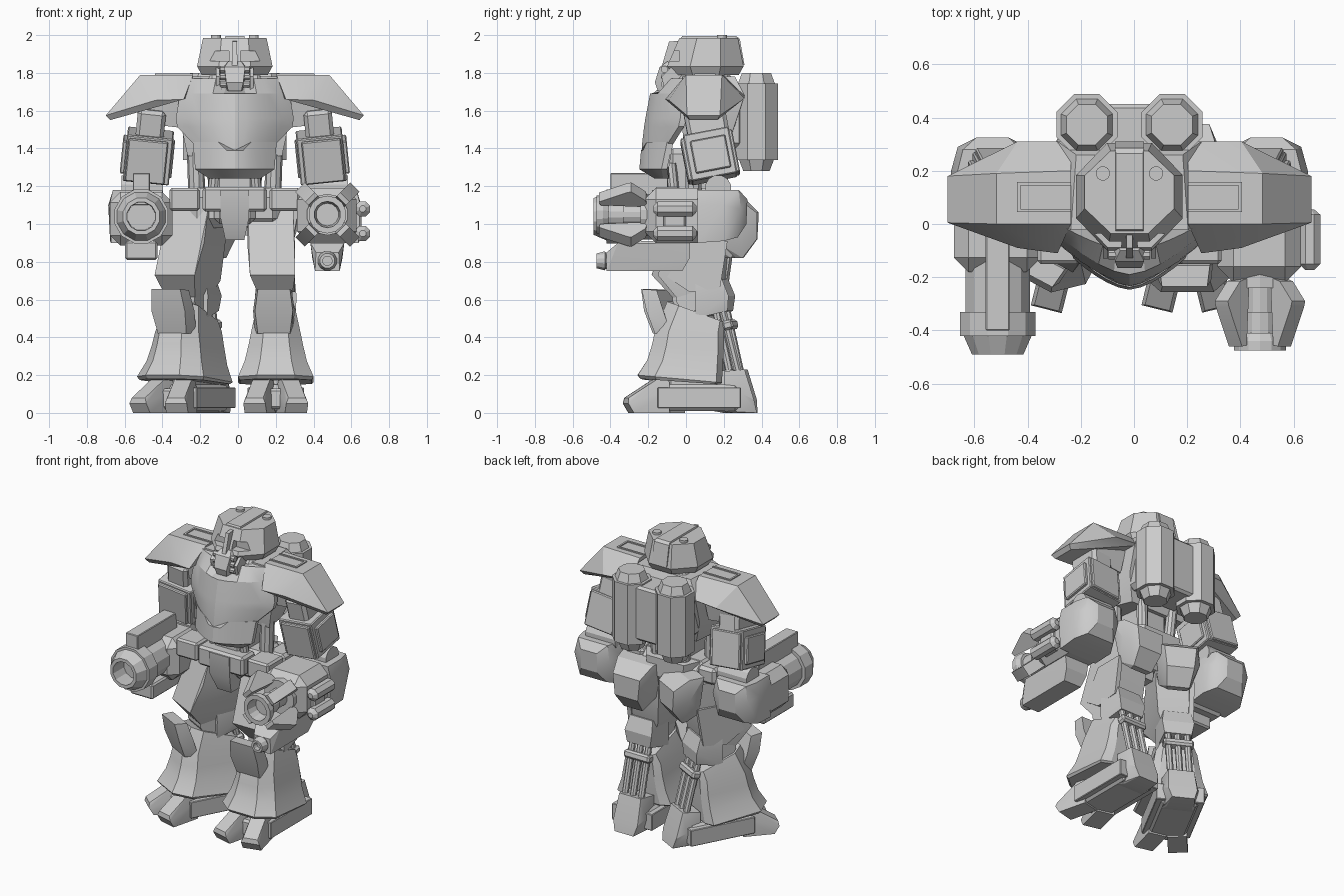
import bpy, bmesh, math
from mathutils import Vector, Matrix, Euler

GREY = bpy.data.materials.new("light_grey_armour")
GREY.diffuse_color = (0.6, 0.6, 0.6, 1)
SHIFT = -0.017                      # body axis relative to the bounding box
MIR = Matrix.Diagonal((-1, 1, 1, 1))
HIP = Matrix.Translation((-0.21, 0.1, 0))
LEG = HIP @ Matrix.Rotation(math.radians(-28), 4, 'Z') @ HIP.inverted() @ MIR  # far leg turned outward


def add(name, bm, mirror=None):
    if mirror:
        g = bmesh.ops.duplicate(bm, geom=bm.verts[:] + bm.edges[:] + bm.faces[:])["geom"]
        bmesh.ops.transform(bm, matrix=mirror, verts=[v for v in g if isinstance(v, bmesh.types.BMVert)])
    bmesh.ops.recalc_face_normals(bm, faces=bm.faces[:])
    me = bpy.data.meshes.new(name)
    bm.to_mesh(me)
    bm.free()
    me.materials.append(GREY)
    me.shade_smooth()
    me.set_sharp_from_angle(angle=math.radians(22))
    ob = bpy.data.objects.new(name, me)
    bpy.context.collection.objects.link(ob)
    ob.location.x = SHIFT
    return ob


def hull(name, pts, mirror=None):
    bm = bmesh.new()
    for p in pts:
        bm.verts.new(p)
    bmesh.ops.convex_hull(bm, input=bm.verts[:])
    bmesh.ops.delete(bm, geom=[v for v in bm.verts if not v.link_faces], context='VERTS')
    bmesh.ops.dissolve_limit(bm, angle_limit=0.02, verts=bm.verts[:], edges=bm.edges[:])
    return add(name, bm, mirror)


def wide(cx, rows):
    """Points (half width, y, z) spread both sides of cx."""
    return [(cx + s * w, y, z) for w, y, z in rows for s in (-1, 1)]


def box(name, lo, hi, bevel=0.0, rot=(0, 0, 0), mirror=None):
    lo, hi = Vector(lo), Vector(hi)
    bm = bmesh.new()
    m = Matrix.Translation((lo + hi) / 2) @ Euler(rot).to_matrix().to_4x4()
    bmesh.ops.create_cube(bm, size=1, matrix=Matrix.Diagonal((*(hi - lo), 1)))
    if bevel:
        bmesh.ops.bevel(bm, geom=bm.edges[:], offset=bevel, segments=1, profile=0.5, affect='EDGES')
    bmesh.ops.transform(bm, matrix=m, verts=bm.verts[:])
    return add(name, bm, mirror)


def loft(name, rings, mirror=None):
    bm = bmesh.new()
    rs = [[bm.verts.new(p) for p in r] for r in rings]
    n = len(rs[0])
    for a, b in zip(rs, rs[1:]):
        for i in range(n):
            bm.faces.new((a[i], a[(i + 1) % n], b[(i + 1) % n], b[i]))
    bm.faces.new(rs[0])
    bm.faces.new(rs[-1])
    return add(name, bm, mirror)


def lathe(name, p0, p1, prof, n=8, mirror=None):
    """Rings (distance, radius) along the line p0 to p1."""
    p0, p1 = Vector(p0), Vector(p1)
    q = (p1 - p0).to_track_quat('Z', 'Y')
    ring = lambda d, r: [p0 + q @ Vector((r * math.cos(a), r * math.sin(a), d))
                         for a in ((i + .5) * math.tau / n for i in range(n))]
    return loft(name, [ring(d, r) for d, r in prof], mirror)


def rod(name, p0, p1, r, n=10, mirror=None):
    return lathe(name, p0, p1, [(0, r), ((Vector(p1) - Vector(p0)).length, r)], n, mirror)


# ---------------- head ----------------
def octo(z, w, y0, y1):
    c, m = 0.42 * w, (y1 - y0) * 0.3
    return [(x, y, z) for x, y in ((-c, y0), (c, y0), (w, y0 + m), (w, y1 - m),
                                   (c, y1), (-c, y1), (-w, y1 - m), (-w, y0 + m))]


head = loft("head", [octo(1.79, .175, -.07, .28), octo(1.835, .2, -.1, .305), octo(1.985, .168, -.035, .275)])
head.data.shade_flat()
cut = box("eye_slot_cutter", (.03, -.2, 1.862), (.14, -.035, 1.915), mirror=MIR)
cut.data.shade_flat()
cut.hide_render = True
cut.display_type = 'WIRE'
mod = head.modifiers.new("eye_slots", 'BOOLEAN')
mod.operation, mod.object = 'DIFFERENCE', cut
cut.hide_set(True)
hull("head_crest", wide(0, [(.055, -.03, 1.98), (.055, .285, 1.98), (.05, -.02, 1.995), (.05, .265, 1.995), (.055, .31, 1.84)]))
lathe("head_bolts", (.1, .19, 1.97), (.1, .19, 2), [(0, .027), (.03, .027)], 12, MIR)
hull("nose_blade", wide(0, [(.012, -.04, 1.97), (.012, -.09, 1.965), (.014, -.13, 1.83), (.014, -.05, 1.83)]))
hull("snout", wide(0, [(.035, -.1, 1.86), (.055, -.14, 1.83), (.045, -.165, 1.75), (.035, -.15, 1.705),
                       (.06, -.02, 1.84), (.05, -.02, 1.71)]))
for z in (1.82, 1.78, 1.74):
    rod("snout_studs", (.04, -.115, z), (.078, -.115, z), .019, 8, MIR)
hull("cheek_guard", [(x, y, z) for x in (.08, .1) for y, z in ((-.13, 1.78), (-.08, 1.83), (.02, 1.82), (.02, 1.7), (-.11, 1.7))], MIR)
box("neck", (-.15, -.04, 1.68), (.15, .25, 1.8), .03)


# ---------------- torso ----------------
def shell(z, w, yf, ys, dip=0.0):
    ts = [i / 5 - 1 for i in range(11)]
    return [(w * t, yf + (ys - yf) * abs(t) ** 1.6, z - (dip if abs(t) < .3 else 0)) for t in ts] + [(w, ys + .03, z), (-w, ys + .03, z)]


loft("chest_shell", [shell(1.77, .25, -.1, -.01, .06), shell(1.69, .29, -.19, -.02), shell(1.56, .312, -.215, -.03),
                     shell(1.515, .305, -.222, -.04), shell(1.42, .215, -.233, -.1), shell(1.3, .2, -.235, -.12),
                     shell(1.245, .13, -.16, -.12)])
loft("belly_plate", [shell(1.435, .222, -.238, -.1, .045), shell(1.29, .21, -.247, -.13), shell(1.24, .135, -.165, -.12)])
hull("torso_core", wide(0, [(.22, -.02, 1.78), (.2, .26, 1.78), (.29, 0, 1.7), (.27, .31, 1.68), (.28, -.02, 1.5),
                            (.26, .25, 1.5), (.25, .0, 1.36), (.2, .2, 1.34)]))
box("spine", (-.11, -.1, 1.0), (.11, .17, 1.4), .03)
rod("waist_pistons", (.2, .04, 1.12), (.21, .04, 1.42), .045, 10, MIR)
rod("front_waist_pistons", (.12, -.06, 1.12), (.1, -.08, 1.32), .03, 10, MIR)
rod("rear_waist_pistons", (.1, .18, 1.1), (.12, .2, 1.42), .035, 10, MIR)

# ---------------- backpack tanks ----------------
lathe("tank", (.16, .373, 1.28), (.16, .373, 1.8),
      [(0, .075), (.06, .1), (.06, .124), (.465, .124), (.465, .105), (.52, .083)], 8, MIR)
box("tank_bridge", (-.12, .22, 1.37), (.12, .45, 1.735), .015)
box("tank_mount", (-.24, .2, 1.4), (.24, .31, 1.72), .03)

# ---------------- pelvis ----------------
box("pelvis", (-.25, -.06, .98), (.25, .2, 1.19), .05)
box("belt_buckle", (-.17, -.17, 1.065), (.17, -.03, 1.195), .015)
box("belt_pouch", (.185, -.15, 1.07), (.345, .02, 1.19), .012, mirror=MIR)
box("belt_side", (.2, .03, 1.07), (.335, .2, 1.18), .02, mirror=MIR)
hull("groin_plate", wide(0, [(.075, -.18, 1.18), (.075, -.17, 1.03), (.05, -.12, .915), (.05, .1, .915), (.075, .1, 1.18)]))
hull("rear_belt", wide(0, [(.2, .16, 1.19), (.14, .25, 1.18), (.13, .25, 1.06), (.18, .16, 1.05), (.07, .18, .94)]))

# ---------------- shoulders and upper arms ----------------
hull("shoulder_pad", [(.22, 0, 1.79), (.22, .2, 1.79), (.5, 0, 1.79), (.5, .19, 1.79), (.27, -.11, 1.66), (.42, -.09, 1.655),
                      (.22, .31, 1.68), (.42, .31, 1.665), (.683, .005, 1.575), (.683, .18, 1.575), (.66, .02, 1.55),
                      (.66, .165, 1.55), (.44, .26, 1.64), (.44, -.03, 1.64)], MIR)
for y in (.045, .145):
    box("shoulder_slot_rim", (.22, y, 1.78), (.42, y + .012, 1.797), mirror=MIR)
box("shoulder_slot_end", (.41, .045, 1.78), (.422, .157, 1.797), mirror=MIR)
hull("shoulder_block", [(.27, .0, 1.66), (.27, .22, 1.66), (.5, .02, 1.65), (.5, .22, 1.65), (.46, .03, 1.53),
                        (.46, .2, 1.53), (.29, .03, 1.51), (.29, .2, 1.51)], MIR)
TILT = (.19, -.1, 0)
box("upper_arm_joint", (.37, .0, 1.43), (.52, .22, 1.62), .02, TILT, MIR)
box("upper_arm", (.335, .005, 1.235), (.58, .25, 1.485), .006, TILT, MIR)
box("upper_arm_panel", (.36, -.012, 1.24), (.57, .267, 1.47), .006, TILT, MIR)
box("upper_arm_outer_plate", (.325, .035, 1.27), (.6, .225, 1.445), .006, TILT, MIR)
rod("elbow_pin", (.38, .17, 1.19), (.6, .17, 1.19), .07, 12, MIR)
hull("elbow_cup", wide(.515, [(.13, .06, 1.18), (.15, .06, 1.1), (.14, .06, .9), (.13, .2, 1.18), (.155, .2, 1.1), (.145, .2, .91),
                              (.11, .28, 1.18), (.13, .29, 1.08), (.1, .275, .93), (.06, .325, 1.13), (.06, .32, 1.0)]), MIR)

# ---------------- cannon arm ----------------
GX, GZ = -.495, 1.04
box("cannon_housing", (GX - .165, -.18, .885), (GX + .165, .12, 1.17), .055)
lathe("cannon_barrel", (GX, 0, GZ), (GX, -1, GZ),
      [(.1, .125), (.33, .125), (.33, .147), (.42, .147), (.42, .132), (.49, .1), (.49, .078), (.38, .075)], 12)
box("cannon_rail", (GX - .045, -.4, 1.1), (GX + .045, .02, 1.27), .004)
box("cannon_grip", (GX - .085, -.3, .81), (GX + .085, .02, .91), .01)

# ---------------- claw gun arm ----------------
CX, CZ = .49, 1.05
box("claw_housing", (CX - .16, -.22, .9), (CX + .155, .12, 1.19), .06)
lathe("claw_barrel", (CX, 0, CZ), (CX, -1, CZ),
      [(.15, .11), (.24, .11), (.24, .06), (.33, .06), (.33, .068), (.41, .068), (.41, .085), (.44, .1), (.475, .1), (.475, .07), (.4, .06)], 14)
for k in range(4):
    a = math.radians(45 + 90 * k)
    u, v = Vector((math.cos(a), 0, math.sin(a))), Vector((-math.sin(a), 0, math.cos(a)))
    hull("claw_prong", [Vector((CX, y, CZ)) + u * r + v * s for s in (-.035, .035) for r, y in
                        ((.09, -.2), (.14, -.215), (.205, -.29), (.2, -.31), (.13, -.46), (.105, -.455), (.12, -.3))])
hull("under_barrel_housing", wide(CX, [(.09, -.36, .9), (.09, .02, .9), (.06, -.42, .85), (.065, -.42, .75), (.065, -.02, .75), (.08, .02, .82)]))
lathe("under_barrel", (CX, 0, .805), (CX, -1, .805), [(.4, .045), (.425, .045), (.43, .052), (.475, .04), (.475, .025), (.44, .025)], 12)
for z in (1.08, .95):
    lathe("side_canister", (CX + .187, .055, z), (CX + .187, -.2, z),
          [(0, .018), (.02, .043), (.205, .043), (.228, .018)], 8)
box("canister_bracket", (CX + .12, -.12, .93), (CX + .18, .0, 1.1), .01)

# ---------------- legs ----------------
LX = .217
hull("hip_rear_plate", wide(.2, [(.15, .19, 1.14), (.13, .28, 1.13), (.1, .375, 1.06), (.085, .375, .92), (.14, .28, 1.0),
                                 (.07, .3, .82), (.1, .2, .88), (.06, .26, .82)]), LEG)
hull("thigh", wide(.19, [(.12, -.02, 1.07), (.11, .2, 1.07)]) + wide(.192, [(.126, -.07, .9), (.11, .2, .9)])
     + wide(.2, [(.12, -.15, .73), (.1, .18, .7)]) + wide(LX, [(.085, -.05, .61), (.08, .15, .63)]), LEG)
hull("thigh_side_plate", [(x, y, z) for x in (.29, .32) for y, z in
                          ((.02, .91), (.22, .91), (.18, .66), (.02, .64), (-.1, .72))], LEG)
rod("knee_pin", (LX - .085, .02, .61), (LX + .085, .02, .61), .075, 12, LEG)
hull("knee_back_block", wide(LX, [(.1, .05, .71), (.085, .19, .71), (.11, .05, .62), (.1, .225, .62),
                                  (.105, .05, .5), (.085, .22, .54)]), LEG)
hull("knee_guard", wide(LX - .01, [(.085, -.235, .655), (.095, -.155, .65), (.1, -.21, .54), (.085, -.165, .42),
                                   (.1, -.08, .42), (.11, -.12, .54)]), LEG)


def greave(z, w, y0, y1, slope=0):
    c, m = .5 * w, (y1 - y0) * .2
    return [(LX + x, y, z - slope * (y - y0)) for x, y in
            ((-c, y0), (c, y0), (w, y0 + m), (w, y1 - .03), (.7 * w, y1), (-.7 * w, y1), (-w, y1 - .03), (-w, y0 + m))]


loft("greave", [greave(.59, .1, -.1, .21, .36), greave(.43, .13, -.165, .2, .0), greave(.36, .145, -.18, .2, .05),
                greave(.28, .165, -.205, .195, .08), greave(.2, .2, -.255, .19, .09), greave(.18, .19, -.24, .18, .07)], LEG)
for dx in (-.06, 0, .06):
    rod("calf_piston", (LX + dx, .18, .6), (LX + dx, .285, .18), .021, 8, LEG)
box("calf_piston_clamp", (LX - .095, .19, .44), (LX + .095, .25, .49), .012, (.25, 0, 0), LEG)
box("ankle", (LX - .1, -.1, .1), (LX + .1, .17, .22), .02, mirror=LEG)
box("foot", (LX - .12, -.15, .01), (LX + .12, .28, .15), .02, mirror=LEG)
box("foot_side_rail", (LX + .09, -.15, .025), (LX + .15, .29, .135), .004, mirror=LEG)
box("foot_inner_rail", (LX - .15, -.15, .025), (LX - .09, .29, .135), .004, mirror=LEG)
hull("heel", wide(LX, [(.1, .2, .22), (.08, .31, .23), (.1, .2, .01), (.11, .3, .1), (.09, .36, .07), (.07, .375, .0), (.08, .25, 0)]), LEG)
box("toe_joint", (LX - .04, -.2, .02), (LX + .04, -.1, .13), .015, mirror=LEG)
for s in (-1, 1):
    turn = Matrix.Translation((LX + s * .065, -.12, 0)) @ Matrix.Rotation(s * .24, 4, 'Z')
    hull("toe", [turn @ Vector(p) for p in wide(0, [(.06, .02, 0), (.06, -.175, 0), (.06, .02, .12), (.06, -.205, .05),
                                                    (.045, .02, .185), (.047, -.05, .175), (.047, -.2, .08)])], LEG)
